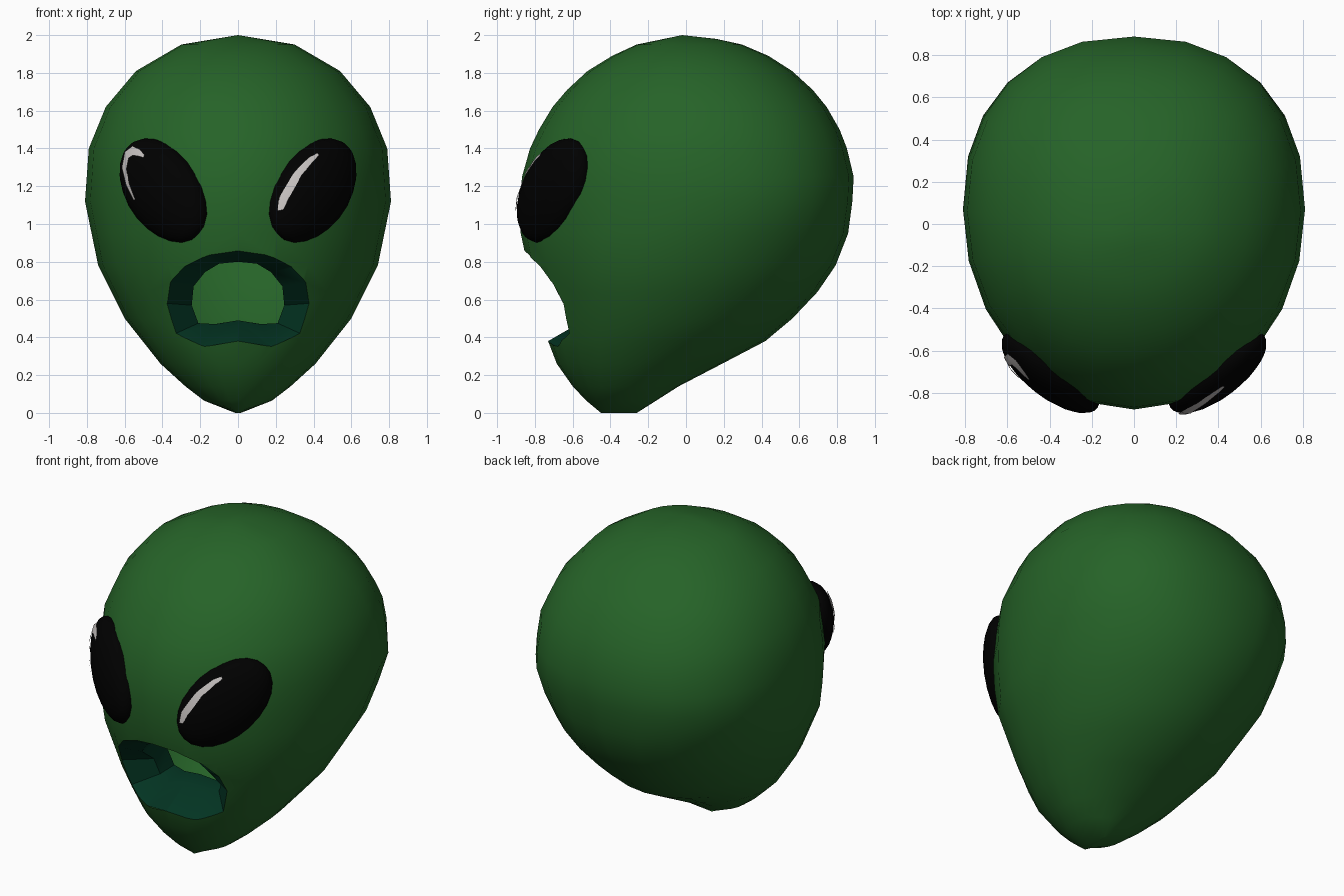
import bpy, bmesh, math
from mathutils import Matrix, Vector

if "Cube" in bpy.data.objects:
    bpy.data.objects.remove(bpy.data.objects["Cube"])


def material(name, rgb):
    m = bpy.data.materials.new(name)
    m.diffuse_color = (*rgb, 1)
    m.use_nodes = True
    m.node_tree.nodes["Principled BSDF"].inputs["Base Color"].default_value = m.diffuse_color
    return m


SKIN = material("green skin", (0.019, 0.125, 0.021))
LIP = material("dark teal lip", (0.001, 0.034, 0.016))
BLACK = material("eye black", (0, 0, 0))
WHITE = material("glint white", (0.56, 0.53, 0.52))


def make_object(name, bm, mats):
    bmesh.ops.recalc_face_normals(bm, faces=bm.faces)
    me = bpy.data.meshes.new(name)
    bm.to_mesh(me)
    bm.free()
    ob = bpy.data.objects.new(name, me)
    bpy.context.collection.objects.link(ob)
    for m in mats:
        me.materials.append(m)
    return ob


def activate(ob):
    bpy.ops.object.select_all(action='DESELECT')
    ob.select_set(True)
    bpy.context.view_layer.objects.active = ob


def smooth(ob, angle=40):
    activate(ob)
    bpy.ops.object.shade_smooth_by_angle(angle=math.radians(angle))


def lerp(table, z):
    for (z0, v0), (z1, v1) in zip(table, table[1:]):
        if z <= z1:
            return v0 + (v1 - v0) * (z - z0) / (z1 - z0)
    return table[-1][1]


# Head profiles as (height, value)
HALF = [(0, .015), (.065, .18), (.18, .33), (.26, .41), (.5, .60), (.78, .74), (1.12, .81),
        (1.4, .79), (1.62, .70), (1.81, .54), (1.95, .30), (2, 0)]
FRONT = [(0, -.45), (.1, -.57), (.25, -.68), (.38, -.73), (.86, -.86), (.95, -.875),
         (1.2, -.88), (1.37, -.84), (1.58, -.74), (1.78, -.57), (1.94, -.31), (2, -.02)]
BACK = [(0, -.26), (.14, -.04), (.27, .21), (.38, .42), (.46, .52), (.58, .65), (.75, .78),
        (.98, .87), (1.24, .89), (1.45, .84), (1.6, .76), (1.69, .69), (1.78, .605),
        (1.88, .46), (1.97, .25), (2, -.02)]
MIDDLE = [(0, -.36), (.25, -.25), (.5, -.13), (.78, -.06), (1.12, .07), (1.6, .05), (2, -.02)]
FULLNESS = [(0, 2), (.5, 2), (1.1, 2.3), (2, 2.2)]   # roundness of the rear half
LEVELS = [0, .065, .14, .26, .38, .5, .64, .78, .95, 1.12, 1.25, 1.4, 1.5, 1.62,
          1.71, 1.81, 1.89, 1.95, 1.98]


def front_y(x, z):
    c = lerp(MIDDLE, z)
    return c + (lerp(FRONT, z) - c) * math.sqrt(max(0, 1 - (x / lerp(HALF, z)) ** 2))


def loft(bm, loops):
    rings = [[bm.verts.new(p) for p in loop] for loop in loops]
    n = len(rings[0])
    for a, b in zip(rings, rings[1:]):
        for i in range(n):
            bm.faces.new((a[i], a[(i + 1) % n], b[(i + 1) % n], b[i]))
    return rings


# Head shell
SIDES = 24
loops = []
for z in LEVELS:
    c, f, b, h = (lerp(t, z) for t in (MIDDLE, FRONT, BACK, HALF))
    loop = []
    for i in range(SIDES):
        t = 2 * math.pi * i / SIDES
        s, k = math.sin(t), math.cos(t)
        e = 2 / lerp(FULLNESS, z) if s > 0 else 1
        x = math.copysign(abs(k) ** e, k)
        y = abs(s) ** e * (b - c) if s > 0 else s * (c - f)
        loop.append((h * x, c + y, z))
    loops.append(loop)
bm = bmesh.new()
rings = loft(bm, loops)
bm.faces.new(rings[0])
top = bm.verts.new((0, -.02, 2))
for i in range(SIDES):
    bm.faces.new((rings[-1][i], rings[-1][(i + 1) % SIDES], top))
head = make_object("head", bm, [SKIN, LIP, BLACK])

# Mouth: funnel and short throat cut into the head, open to the hollow inside
OUTER = [(0, .86), (.15, .84), (.29, .775), (.36, .69), (.38, .58), (.33, .42), (.18, .35), (0, .38)]
INNER = [(0, .80), (.1, .79), (.175, .745), (.235, .67), (.245, .57), (.21, .475), (.12, .47), (0, .49)]


def both_sides(half):
    return half + [(-x, z) for x, z in half[-2:0:-1]]


outer, inner = both_sides(OUTER), both_sides(INNER)
lip = [(x, front_y(x, z) + .12 + .1 * (z < .6), z) for x, z in inner]
bm = bmesh.new()
rings = loft(bm, [
    [(x, -1.2, z) for x, z in outer],
    [(x, front_y(x, z), z) for x, z in outer],
    lip,
    [(x * 1.02, y + .15, z) for x, y, z in lip]])
bm.faces.new(rings[0])
hub = bm.verts.new((0, -.4, .63))
n = len(outer)
caps = [bm.faces.new((rings[-1][i], rings[-1][(i + 1) % n], hub)) for i in range(n)]
for f in bm.faces:
    f.material_index = 1
for f in caps:
    f.material_index = 2
cutter = make_object("mouth_cutter", bm, [SKIN, LIP, BLACK])
cutter.hide_render = True

activate(head)
mod = head.modifiers.new("mouth", 'BOOLEAN')
mod.operation = 'DIFFERENCE'
mod.solver = 'EXACT'
mod.object = cutter
bpy.ops.object.modifier_apply(modifier="mouth")
bpy.data.objects.remove(cutter)
bm = bmesh.new()
bm.from_mesh(head.data)
bmesh.ops.delete(bm, geom=[f for f in bm.faces if f.material_index == 2], context='FACES')
bm.to_mesh(head.data)
bm.free()
head.data.materials.pop(index=2)
smooth(head)

# Eyes: flattened, tilted ellipsoids
normal = Vector((.59, -.80, .05)).normalized()
long_axis = Vector((.6, .4, .7))
long_axis = (long_axis - normal * long_axis.dot(normal)).normalized()
wide_axis = normal.cross(long_axis)
frame = Matrix((wide_axis * .215, normal * .12, long_axis * .33)).transposed().to_4x4()
frame = Matrix.Translation((.395, -.70, 1.177)) @ frame

# Glints as (along the long axis, across it, half width)
GLINTS = {1: [(-.78, .47, .04), (-.6, .62, .08), (-.15, .77, .08), (.2, .74, .06), (.36, .68, .03)],
          -1: [(.12, -.53, .03), (.40, -.42, .06), (.66, -.25, .08), (.80, .0, .09),
               (.76, .2, .09), (.62, .33, .07), (.5, .39, .03)]}
for side, label in ((1, "right"), (-1, "left")):
    place = Matrix.Scale(side, 4, (1, 0, 0)) @ frame
    bm = bmesh.new()
    bmesh.ops.create_uvsphere(bm, u_segments=20, v_segments=12, radius=1)
    bm.transform(place)
    smooth(make_object(label + "_eye", bm, [BLACK]))

    # Glint strip lying on the eye surface
    path = [Vector(p[:2]) for p in GLINTS[side]]
    bm = bmesh.new()
    rows = []
    for i, p in enumerate(path):
        d = (path[min(i + 1, len(path) - 1)] - path[max(i - 1, 0)]).normalized()
        off = Vector((-d.y, d.x)) * GLINTS[side][i][2]
        row = []
        for q in (p + off, p, p - off):
            w = math.sqrt(max(.01, 1 - q.length_squared))
            row.append(bm.verts.new(place @ (Vector((q.y, w + .05, q.x)) * 1.01)))
        rows.append(row)
    for a, b in zip(rows, rows[1:]):
        for k in range(2):
            bm.faces.new((a[k], a[k + 1], b[k + 1], b[k]))
    glint = make_object(label + "_eye_glint", bm, [WHITE])
    if sum(p.normal.y for p in glint.data.polygons) > 0:
        glint.data.flip_normals()
    smooth(glint)
